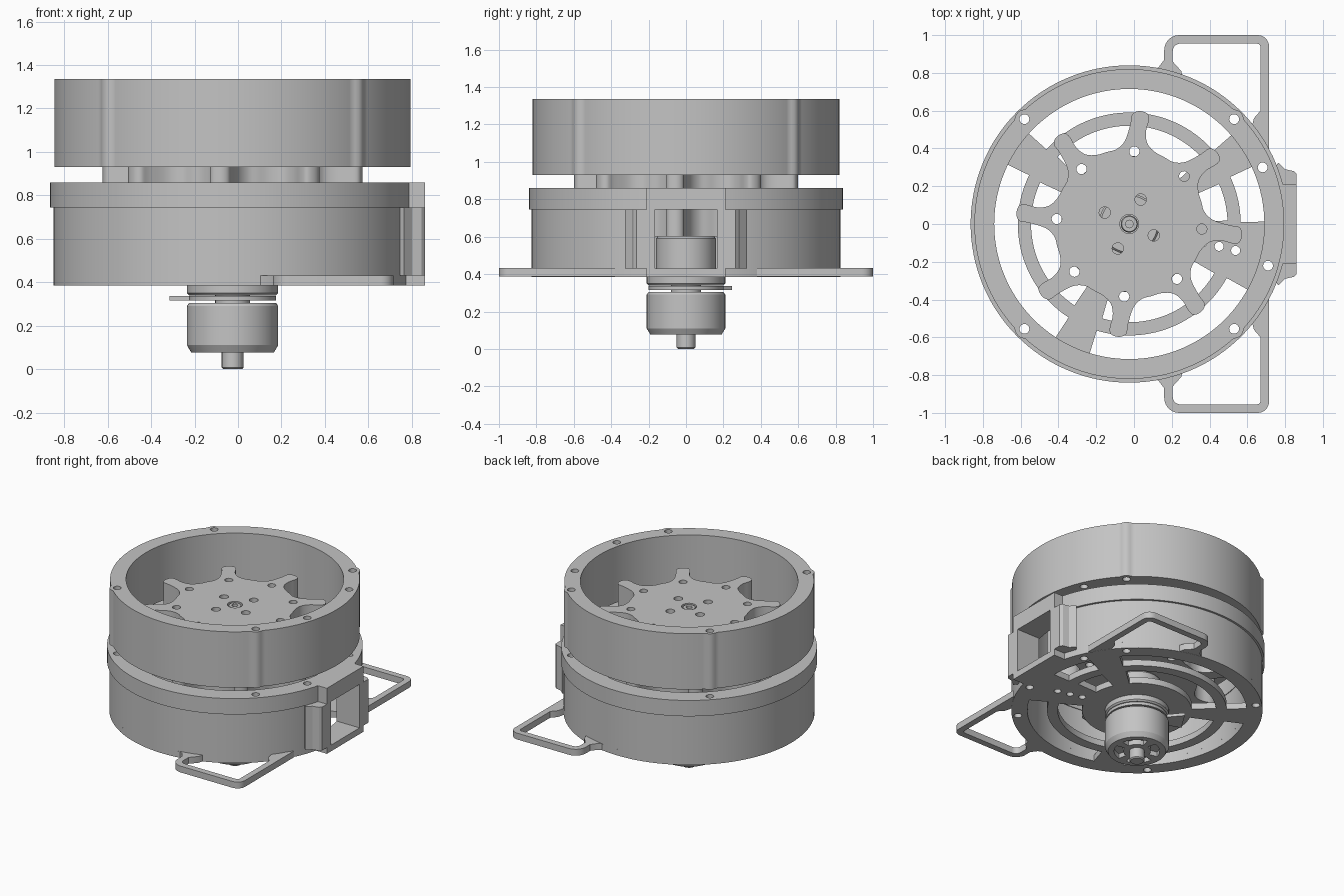
import bpy
import bmesh
from math import sin, cos, radians, degrees, asin, sqrt, pi
from mathutils import Vector

CX = -0.025  # x of the turning axis
cube = bpy.data.objects.get("Cube")
if cube:
    bpy.data.objects.remove(cube, do_unlink=True)

grey = bpy.data.materials.new("plain grey")
grey.use_nodes = True
grey.diffuse_color = (0.55, 0.55, 0.55, 1)
bsdf = next(n for n in grey.node_tree.nodes if n.type == "BSDF_PRINCIPLED")
bsdf.inputs["Base Color"].default_value = grey.diffuse_color
parts = []


def finish(name, mesh):
    """Weld, fix normals, colour and link a mesh."""
    bm = bmesh.new()
    bm.from_mesh(mesh)
    bmesh.ops.remove_doubles(bm, verts=bm.verts, dist=0.0001)
    bmesh.ops.recalc_face_normals(bm, faces=bm.faces)
    bm.to_mesh(mesh)
    bm.free()
    mesh.materials.clear()
    mesh.materials.append(grey)
    obj = bpy.data.objects.new(name, mesh)
    bpy.context.collection.objects.link(obj)
    parts.append(obj)
    return obj


def plate(name, loops, z0, z1):
    """Extrude a flat outline; further loops become holes."""
    curve = bpy.data.curves.new(name + "_outline", "CURVE")
    curve.dimensions = "2D"
    curve.fill_mode = "BOTH"
    curve.extrude = (z1 - z0) / 2
    for loop in loops:
        spline = curve.splines.new("POLY")
        spline.points.add(len(loop) - 1)
        for point, (x, y) in zip(spline.points, loop):
            point.co = (x, y, 0, 1)
        spline.use_cyclic_u = True
    temp = bpy.data.objects.new(name + "_temp", curve)
    bpy.context.collection.objects.link(temp)
    deps = bpy.context.evaluated_depsgraph_get()
    mesh = bpy.data.meshes.new_from_object(temp.evaluated_get(deps))
    bpy.data.objects.remove(temp, do_unlink=True)
    for v in mesh.vertices:
        v.co.z += (z0 + z1) / 2
    return finish(name, mesh)


def lathe(name, profile, steps=64):
    """Revolve (radius, z) points about the axis."""
    bm = bmesh.new()
    verts = [bm.verts.new((r, 0, z)) for r, z in profile]
    edges = [bm.edges.new(pair) for pair in zip(verts, verts[1:])]
    bmesh.ops.spin(bm, geom=verts + edges, cent=(0, 0, 0), axis=(0, 0, 1),
                   angle=2 * pi, steps=steps, use_duplicate=False)
    bmesh.ops.translate(bm, verts=bm.verts, vec=(CX, 0, 0))
    mesh = bpy.data.meshes.new(name)
    bm.to_mesh(mesh)
    bm.free()
    return finish(name, mesh)


def polar(r, deg):
    return CX + r * cos(radians(deg)), r * sin(radians(deg))


def arc(r, a, b, n=48):
    return [polar(r, a + (b - a) * i / n) for i in range(n + 1)]


def circle(r, centre=(CX, 0), n=128):
    return [(centre[0] + r * cos(2 * pi * i / n), centre[1] + r * sin(2 * pi * i / n))
            for i in range(n)]


def sector(r0, r1, a, b):
    return arc(r0, a, b) + arc(r1, b, a)


def smooth_loop(points, n=4):
    """Closed Catmull-Rom through the points."""
    out, p = [], [Vector(q) for q in points]
    for i in range(len(p)):
        a, b, c, d = (p[(i + k) % len(p)] for k in (-1, 0, 1, 2))
        for k in range(n):
            t = k / n
            q = (2 * b + (c - a) * t + (2 * a - 5 * b + 4 * c - d) * t ** 2
                 + (3 * b - a - 3 * c + d) * t ** 3) / 2
            out.append((q.x, q.y))
    return out


def boss_radius(deg):
    """Outer radius of the rim, swelling round the four main screws."""
    off = radians((deg % 90) - 45)
    inside = 0.05 ** 2 - (0.785 * sin(off)) ** 2
    return max(0.82, 0.785 * cos(off) + sqrt(inside)) if inside > 0 else 0.82


# Screw holes shared by the stacked rings
screws = [polar(0.785, a) for a in (45, 135, 225, 315)]
screws += [polar(0.767, a) for a in (23, -16.7)]
screw_holes = [circle(0.026, c, 20) for c in screws]

# Upper rim and the flange below it
rim = [polar(boss_radius(a), a) for a in range(360)]
plate("upper_rim", [rim, circle(0.715)] + screw_holes, 0.93, 1.335)
plate("housing_flange", [circle(0.84), circle(0.715)] + screw_holes, 0.745, 0.86)

# Housing wall, open at the window
a_out, a_in = degrees(asin(0.165 / 0.825)), degrees(asin(0.165 / 0.72))
wall = arc(0.825, a_out, 360 - a_out, 128) + arc(0.72, 360 - a_in, a_in, 128)
plate("housing_wall", [wall] + screw_holes, 0.43, 0.745)

# Window frame
for side, s in (("left", 1), ("right", -1)):
    jamb = [(0.76, 0.165), (0.86, 0.165), (0.86, 0.265), (0.845, 0.28),
            (0.8, 0.29), (0.765, 0.325), (0.745, 0.3)]
    plate("window_jamb_" + side, [[(x, s * y) for x, y in jamb]], 0.43, 0.745)
sill = [(0.76, -0.21), (0.86, -0.21), (0.86, 0.21), (0.76, 0.21)]
plate("window_lintel", [sill], 0.745, 0.86)
plate("window_sill", [sill], 0.385, 0.43)

# Slotted base plate
slots = []
for a, b in ((41, 138), (154, 237), (253, 331), (1, 25)):
    slots += [sector(0.59, 0.72, a, b), sector(0.36, 0.52, a + 1, b - 1)]
base_holes = [circle(0.024, polar(r, -14), 16) for r in (0.4, 0.49, 0.58)]
plate("base_plate", [circle(0.825)] + slots + base_holes + screw_holes, 0.385, 0.43)

# Loop handles on both sides
def bend(cx, cy, r, a, b):
    return [(cx + r * cos(radians(a + (b - a) * i / 8)),
             cy + r * sin(radians(a + (b - a) * i / 8))) for i in range(9)]


outer = [(0.08, 0.8), (0.13, 0.83), (0.16, 0.87)] + bend(0.24, 0.92, 0.08, 180, 90)
outer += bend(0.655, 0.94, 0.06, 90, 0) + [(0.715, 0.38)]
inner = [(0.62, 0.5), (0.635, 0.56), (0.67, 0.6)] + bend(0.65, 0.935, 0.02, 0, 90)
inner += bend(0.245, 0.915, 0.04, 90, 180) + [(0.205, 0.86), (0.25, 0.81), (0.26, 0.77)]
inner_edge = [(0.2, 0.77), (0.1, 0.78)]
for side, s in (("back", 1), ("front", -1)):
    loop = [(x, s * y) for x, y in outer + inner + inner_edge]
    plate("handle_" + side, [loop], 0.386, 0.432)

# Rotor with eight slightly hooked arms
arm = [(0.37, 0.15), (0.39, 0.1), (0.44, 0.06), (0.53, 0.04), (0.58, 0.035),
       (0.6, 0), (0.59, -0.045), (0.555, -0.055), (0.49, -0.045), (0.43, -0.06),
       (0.39, -0.105)]
outline = []
for i in range(8):
    a = radians(-5 - 45 * i)
    outline += [(CX + u * cos(a) - v * sin(a), u * sin(a) + v * cos(a)) for u, v in arm]
holes = [circle(0.027, polar(0.385, 45 * i - 4), 20) for i in range(8)]
holes += [circle(0.03, polar(0.143, 65 + 90 * i), 20) for i in range(4)]
plate("rotor", [smooth_loop(outline), circle(0.05, n=32)] + holes, 0.6, 1.15)
lathe("rotor_screw", [(0, 1.12), (0.02, 1.12), (0.02, 1.145), (0.04, 1.145),
                      (0.045, 1.13), (0.045, 0.6), (0, 0.6)], 32)

# Motor hanging below the base
lathe("motor_bell", [(0, 0.11), (0.175, 0.11), (0.175, 0.076), (0.19, 0.076),
                     (0.21, 0.11), (0.21, 0.29), (0.2, 0.305), (0, 0.305)])
face_slots = [sector(0.09, 0.15, 90 * i + 12, 90 * i + 78) for i in range(4)]
plate("motor_bell_face", [circle(0.176)] + face_slots, 0.076, 0.11)
lathe("motor_shaft", [(0, 0), (0.043, 0), (0.05, 0.007), (0.05, 0.12), (0, 0.12)], 24)
lathe("motor_neck", [(0, 0.3), (0.08, 0.3), (0.08, 0.35), (0, 0.35)], 32)
lathe("motor_mount", [(0, 0.34), (0.2, 0.34), (0.21, 0.35), (0.21, 0.386), (0, 0.386)])
lathe("motor_top", [(0, 0.42), (0.16, 0.42), (0.16, 0.59), (0.15, 0.602), (0, 0.602)])

# Thin wiring board with its tab
tab = [(0.31, 160), (0.32, 130)]
board = arc(0.2, -200, 130, 64) + [polar(r, a) for r, a in reversed(tab)]
plate("wiring_board", [board], 0.315, 0.336)

# Smooth the round walls, keep the edges crisp
bpy.ops.object.select_all(action="DESELECT")
for obj in parts:
    obj.select_set(True)
bpy.context.view_layer.objects.active = parts[0]
bpy.ops.object.shade_smooth_by_angle(angle=radians(30))
